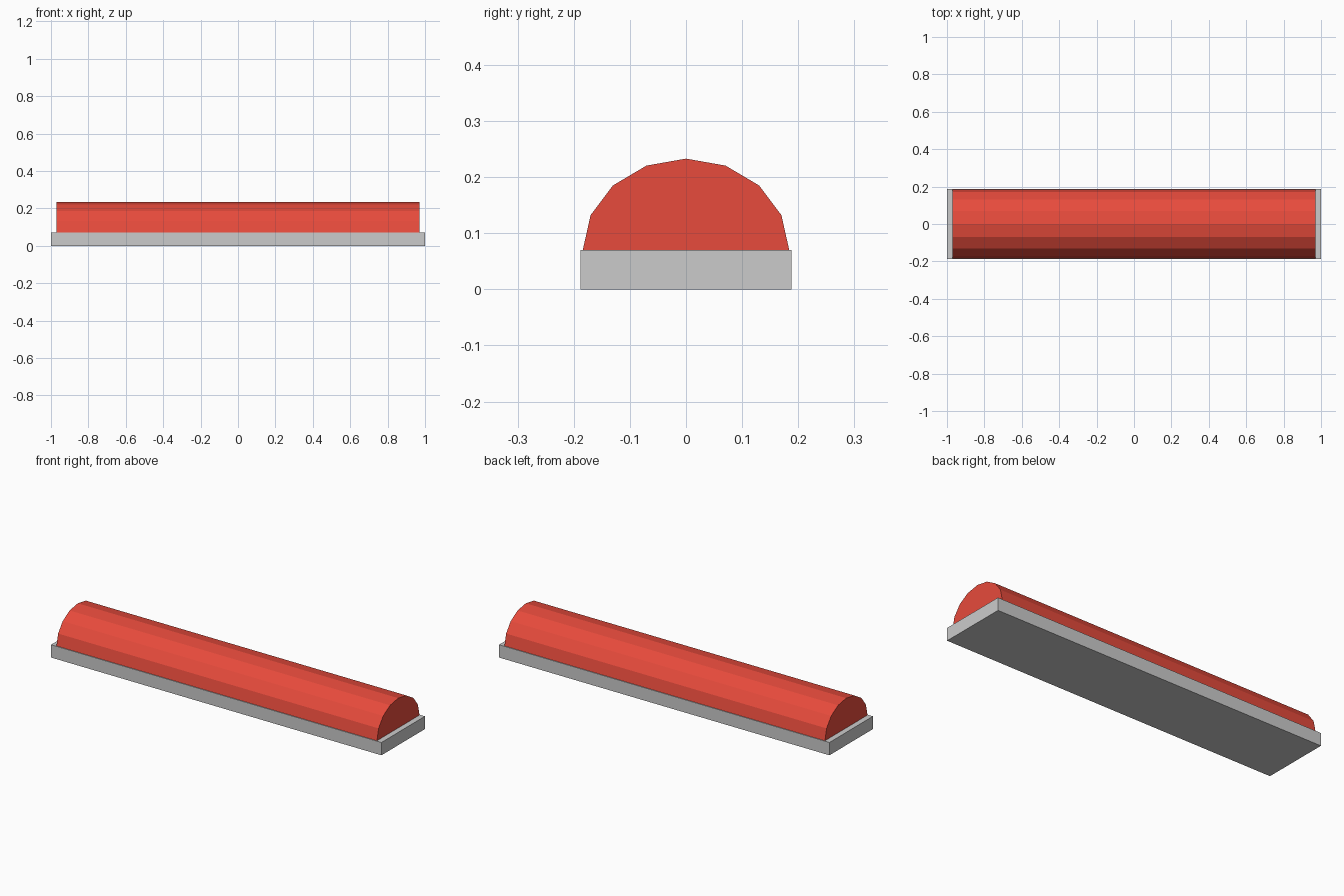
import bpy, bmesh
from math import sin, cos, pi

if "Cube" in bpy.data.objects:
    bpy.data.objects.remove(bpy.data.objects["Cube"])

BASE_H = 0.07


def extrude_along_x(name, profile, half_len, color=None):
    """Solid with a (y, z) profile, centred on x = 0."""
    bm = bmesh.new()
    face = bm.faces.new([bm.verts.new((-half_len, y, z)) for y, z in profile])
    ext = bmesh.ops.extrude_face_region(bm, geom=[face], use_keep_orig=True)
    moved = [v for v in ext["geom"] if isinstance(v, bmesh.types.BMVert)]
    bmesh.ops.translate(bm, vec=(2 * half_len, 0, 0), verts=moved)
    bmesh.ops.recalc_face_normals(bm, faces=bm.faces)
    mesh = bpy.data.meshes.new(name)
    bm.to_mesh(mesh)
    bm.free()
    obj = bpy.data.objects.new(name, mesh)
    bpy.context.collection.objects.link(obj)
    if color:
        mat = bpy.data.materials.new(name + "_material")
        mat.diffuse_color = color
        mat.use_nodes = True
        mat.node_tree.nodes["Principled BSDF"].inputs["Base Color"].default_value = mat.diffuse_color
        mesh.materials.append(mat)
    return obj


# Flat grey mounting base
W = 0.188
extrude_along_x("base", [(-W, 0), (W, 0), (W, BASE_H), (-W, BASE_H)], 1.0)

# Red half-round lens, eight flat facets
arc = [(0.184 * cos(pi * i / 8), BASE_H + 0.163 * sin(pi * i / 8)) for i in range(9)]
extrude_along_x("lens_cover", arc, 0.97, (0.8, 0.07, 0.045, 1))
